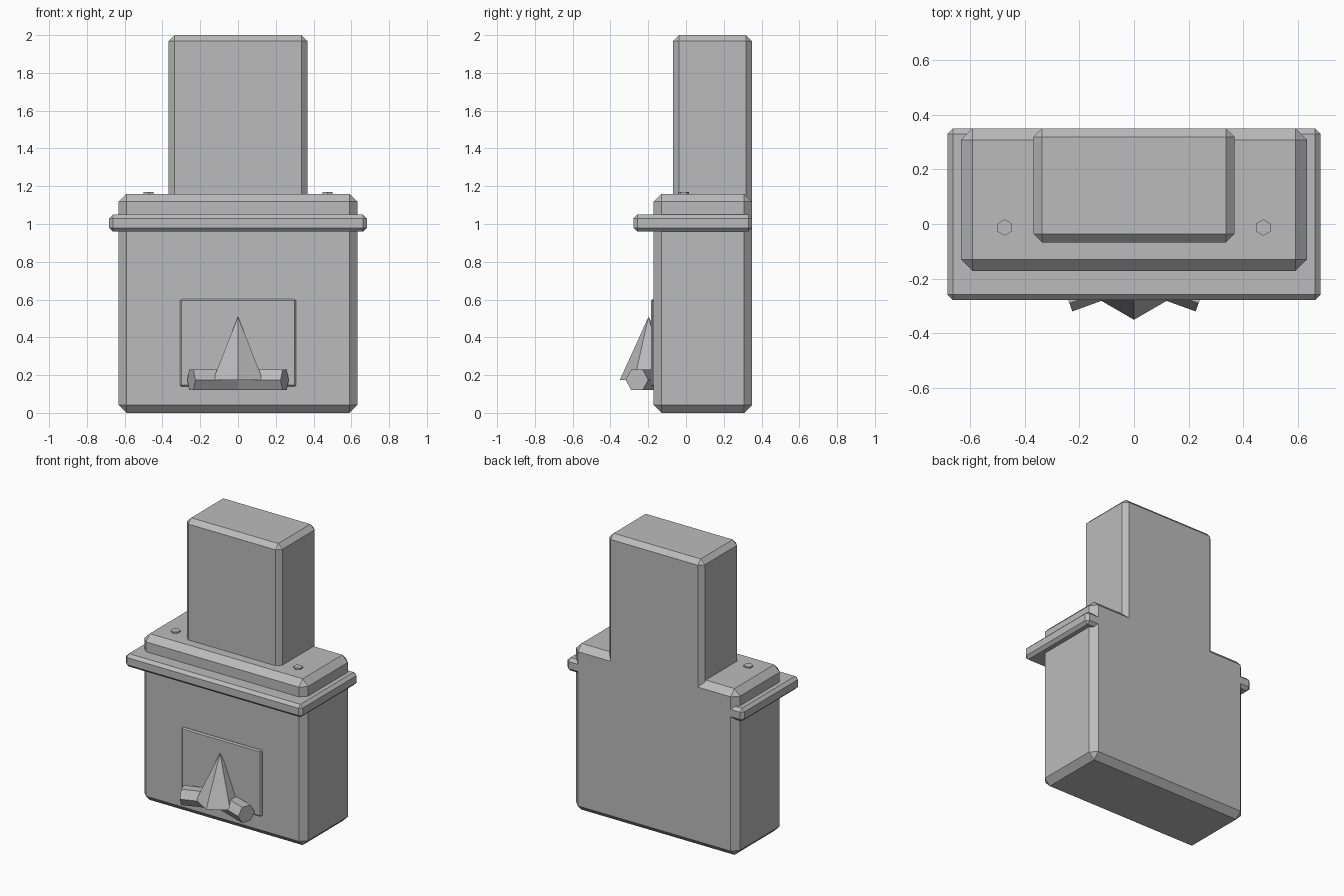
import bpy
from math import radians, cos, sin

default = bpy.data.objects.get("Cube")
if default:
    bpy.data.objects.remove(default, do_unlink=True)

# One plain stone grey for everything
stone = bpy.data.materials.new("stone_grey")
stone.use_nodes = True
GREY = (0.5, 0.5, 0.5, 1)
stone.diffuse_color = GREY
stone.node_tree.nodes["Principled BSDF"].inputs["Base Color"].default_value = GREY

BACK = 0.35


def finish(name):
    obj = bpy.context.object
    obj.name = name
    obj.data.materials.append(stone)
    return obj


def block(name, half_width, front, back, bottom, top, chamfer):
    """Chamfered box, centred on x."""
    bpy.ops.mesh.primitive_cube_add(
        size=1, location=(0, (front + back) / 2, (bottom + top) / 2))
    obj = finish(name)
    obj.scale = (2 * half_width, back - front, top - bottom)
    bpy.ops.object.transform_apply(location=False, rotation=False, scale=True)
    bevel = obj.modifiers.new("chamfer", "BEVEL")
    bevel.width = chamfer
    bevel.segments = 1
    return obj


# Masonry
block("hearth_body", 0.632, -0.172, BACK, 0, 1.16, 0.042)
block("mantel_shelf", 0.682, -0.278, BACK, 0.96, 1.05, 0.02)
block("chimney", 0.368, -0.068, BACK, 0.9, 2.0, 0.032)
block("firebox_panel", 0.308, -0.185, -0.1, 0.14, 0.602, 0.008)

# Flame: six-sided spike with one ridge to the front
bpy.ops.mesh.primitive_cone_add(
    vertices=6, radius1=0.152, radius2=0, depth=0.335,
    location=(0, -0.198, 0.3425))
finish("flame")

# Crossed logs and shelf studs, one per side
angle = radians(20)
length = 0.5
for side, label in ((-1, "right"), (1, "left")):
    x = side * (0.247 - cos(angle) * length / 2)
    y = -0.26 + sin(angle) * length / 2
    bpy.ops.mesh.primitive_cylinder_add(
        vertices=6, radius=0.0635, depth=length, location=(x, y, 0.175),
        rotation=(0, radians(90), -side * angle))
    finish("log_" + label)

    bpy.ops.mesh.primitive_cylinder_add(
        vertices=6, radius=0.03, depth=0.03,
        location=(side * 0.473, -0.013, 1.155))
    finish("stud_" + label)
